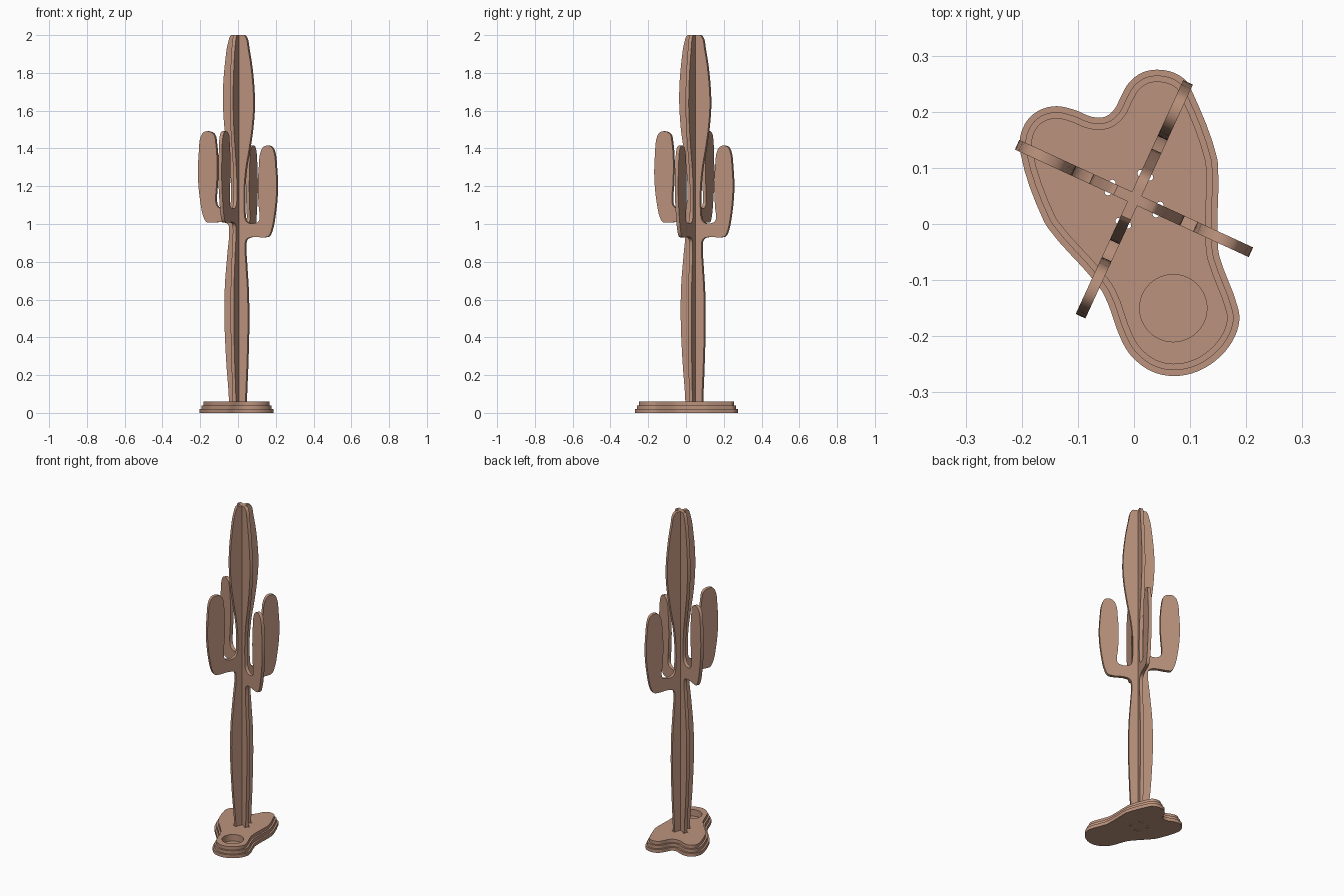
import bpy, bmesh, math
from mathutils import Vector

if "Cube" in bpy.data.objects:
    bpy.data.objects.remove(bpy.data.objects["Cube"])

wood = bpy.data.materials.new("tan wood")
wood.diffuse_color = (0.50, 0.29, 0.205, 1)
wood.use_nodes = True
wood.node_tree.nodes["Principled BSDF"].inputs["Base Color"].default_value = wood.diffuse_color
CX, CY = 0.001, 0.045          # where the two plates cross
ANGLES = (math.radians(-24.7), math.radians(65.3))


def smooth_loop(pts, n=4):
    """Closed centripetal-like curve through the points."""
    p = [Vector(q) for q in pts]
    out = []
    for i in range(len(p)):
        a, b, c, d = p[i - 1], p[i], p[(i + 1) % len(p)], p[(i + 2) % len(p)]
        L = (c - b).length
        # tangents scaled to this segment, so corners do not overshoot
        t0 = ((b - a).normalized() + (c - b).normalized()).normalized() * L
        t1 = ((c - b).normalized() + (d - c).normalized()).normalized() * L
        for k in range(n):
            t = k / n
            out.append(b * (2*t**3 - 3*t**2 + 1) + t0 * (t**3 - 2*t**2 + t)
                       + c * (-2*t**3 + 3*t**2) + t1 * (t**3 - t**2))
    return out


def inset(loop, d):
    """Move a counter-clockwise loop inwards by d."""
    out = []
    for i, p in enumerate(loop):
        t = loop[(i + 1) % len(loop)] - loop[i - 1]
        out.append(p + Vector((-t.y, t.x)).normalized() * d)
    return out


def stack(name, rings):
    """Solid from rings of 3D points, capped at both ends."""
    bm = bmesh.new()
    vs = [[bm.verts.new(p) for p in r] for r in rings]
    for lo, hi in zip(vs, vs[1:]):
        for i in range(len(lo)):
            j = (i + 1) % len(lo)
            bm.faces.new((lo[i], lo[j], hi[j], hi[i]))
    bm.faces.new(vs[0][::-1])
    bm.faces.new(vs[-1])
    bmesh.ops.recalc_face_normals(bm, faces=bm.faces[:])
    me = bpy.data.meshes.new(name)
    bm.to_mesh(me)
    bm.free()
    ob = bpy.data.objects.new(name, me)
    bpy.context.collection.objects.link(ob)
    me.materials.append(wood)
    return ob


def shade(ob):
    bpy.ops.object.select_all(action='DESELECT')
    ob.select_set(True)
    bpy.context.view_layer.objects.active = ob
    bpy.ops.object.shade_smooth_by_angle(angle=math.radians(35))


# Cactus plates: one profile (distance from axis, height), used twice
left = [(-.037, 2.0), (-.052, 1.97), (-.073, 1.85), (-.085, 1.68), (-.077, 1.52),
        (-.058, 1.39), (-.042, 1.28), (-.037, 1.16), (-.043, 1.105), (-.062, 1.085),
        (-.105, 1.085), (-.122, 1.10), (-.127, 1.125), (-.121, 1.22), (-.119, 1.33),
        (-.127, 1.43), (-.138, 1.475), (-.165, 1.49), (-.195, 1.487), (-.213, 1.465),
        (-.226, 1.37), (-.23, 1.25), (-.217, 1.12), (-.195, 1.03), (-.18, 1.01),
        (-.17, 1.008), (-.07, 1.006), (-.053, .995), (-.048, .965), (-.058, .85),
        (-.073, .68), (-.076, .5), (-.066, .28), (-.049, .06), (-.049, .001)]
right = [(.047, .001), (.047, .06), (.055, .25), (.061, .48), (.058, .65), (.048, .8),
         (.044, .88), (.05, .915), (.068, .928), (.165, .93), (.18, .935), (.195, .96),
         (.215, 1.05), (.228, 1.18), (.223, 1.30), (.211, 1.385), (.195, 1.41),
         (.16, 1.413), (.138, 1.39), (.124, 1.30), (.119, 1.2), (.125, 1.08),
         (.13, 1.04), (.124, 1.015), (.105, 1.005), (.065, 1.005), (.047, 1.02),
         (.039, 1.07), (.038, 1.18), (.048, 1.29), (.068, 1.40), (.086, 1.52),
         (.094, 1.64), (.083, 1.8), (.062, 1.93), (.05, 1.985), (.036, 2.0)]
profile = smooth_loop(left + right, 4)
T = 0.0095
for name, a in zip(("cactus_plate_wide", "cactus_plate_cross"), ANGLES):
    c, s = math.cos(a), math.sin(a)
    rings = [[(CX + c*p.x - s*v, CY + s*p.x + c*v, min(max(p.y, .001), 2.0))
              for p in profile] for v in (-T, T)]
    shade(stack(name, rings))

# Stepped base with a wavy outline
outline = [(.04, .275), (.015, .27), (-.008, .253), (-.022, .23), (-.036, .203),
           (-.052, .191), (-.075, .191), (-.105, .203), (-.138, .21), (-.168, .203),
           (-.19, .185), (-.203, .155), (-.202, .125), (-.162, .008), (-.152, -.009),
           (-.072, -.1), (-.054, -.125), (-.022, -.208), (-.005, -.235), (.03, -.262),
           (.07, -.271), (.115, -.262), (.155, -.235), (.18, -.2), (.188, -.168),
           (.184, -.145), (.153, -.06), (.15, -.045), (.15, .1), (.148, .118),
           (.104, .235), (.093, .255), (.07, .27)]
loop = smooth_loop(outline, 4)
rings = []
for k in range(3):
    r = inset(loop, 0.0105 * k)
    for z in (0.02 * k, 0.02 * k + 0.02):
        rings.append([(p.x, p.y, z) for p in r])
base = stack("stepped_base", rings)


def drill(name, x, y, r, z0, z1, n):
    """Round cutter, kept hidden."""
    ring = [[(x + r*math.cos(6.283185*i/n), y + r*math.sin(6.283185*i/n), z)
             for i in range(n)] for z in (z0, z1)]
    cutter = stack(name, ring)
    cutter.hide_render = True
    mod = base.modifiers.new(name, 'BOOLEAN')
    mod.object = cutter
    mod.solver = 'EXACT'
    return cutter


# Round candle recess and the small relief holes at the slot corners
cutters = [drill("recess_cutter", .07, -.15, .06, .02, .1, 48)]
for a in ANGLES:
    c, s = math.cos(a), math.sin(a)
    for u in (-.048, .046):
        for v in (-.009, .009):
            cutters.append(drill("relief_cutter", CX + c*u - s*v, CY + s*u + c*v,
                                 .006, -.05, .1, 12))
bpy.context.view_layer.objects.active = base
for m in list(base.modifiers):
    bpy.ops.object.modifier_apply(modifier=m.name)
for ob in cutters:
    bpy.data.objects.remove(ob)
shade(base)
